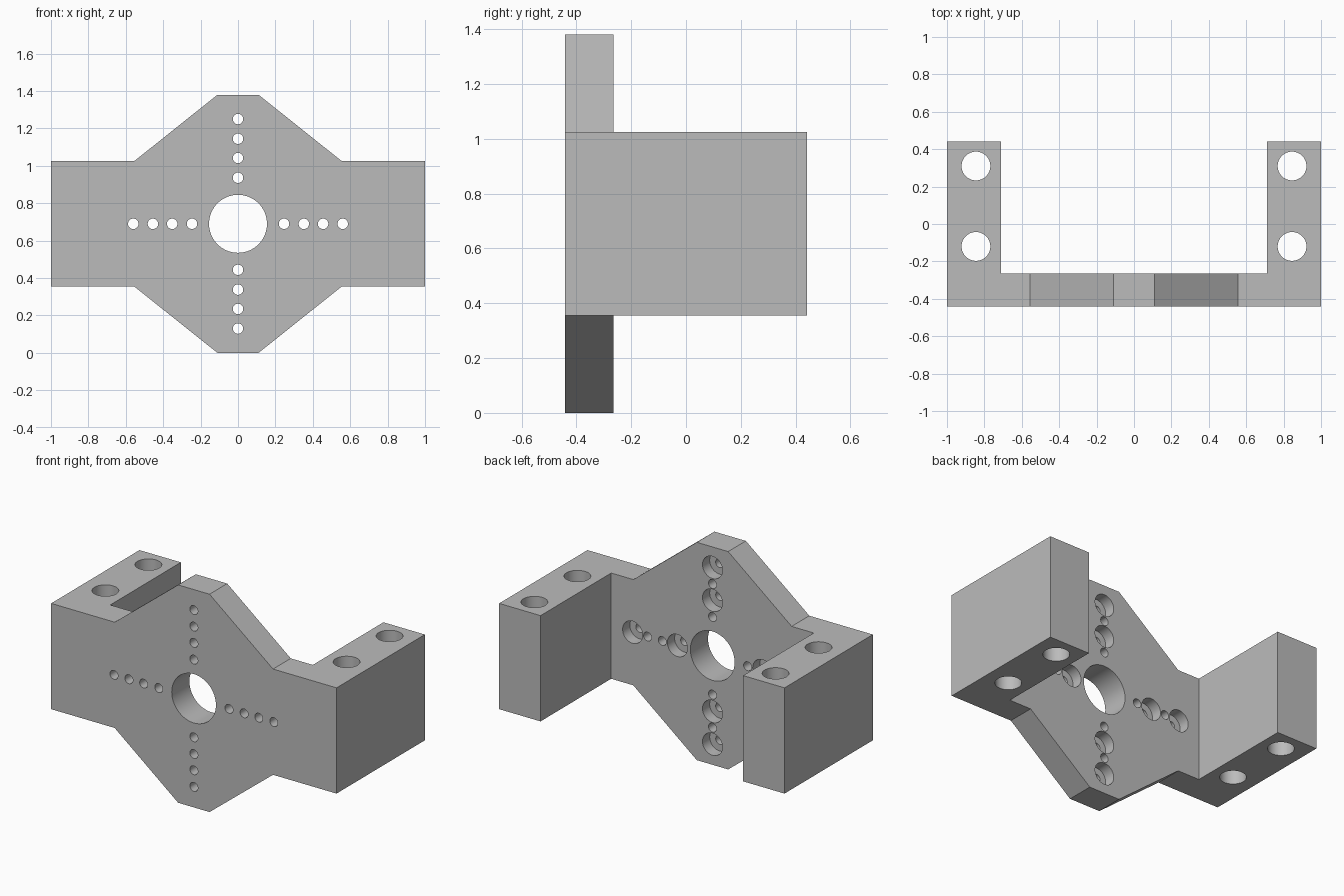
import bpy, bmesh, math
from mathutils import Matrix, Vector

if "Cube" in bpy.data.objects:
    bpy.data.objects.remove(bpy.data.objects["Cube"])

FRONT, INNER, BACK = -0.442, -0.265, 0.442
MID = 0.69          # height of the hub centre
HALF_ARM = 0.335    # half height of the side arms

metal = bpy.data.materials.new("plain_grey")
metal.use_nodes = True
grey = (0.5, 0.5, 0.5, 1)
metal.diffuse_color = grey
metal.node_tree.nodes["Principled BSDF"].inputs["Base Color"].default_value = grey


def make_object(name, bm):
    bmesh.ops.recalc_face_normals(bm, faces=bm.faces)
    mesh = bpy.data.meshes.new(name)
    bm.to_mesh(mesh)
    bm.free()
    mesh.materials.append(metal)
    obj = bpy.data.objects.new(name, mesh)
    bpy.context.collection.objects.link(obj)
    return obj


def cylinder(bm, centre, radius, length, axis, sides=48):
    turn = Matrix.Rotation(math.pi / 2, 4, "X") if axis == "Y" else Matrix()
    bmesh.ops.create_cone(bm, cap_ends=True, segments=sides, radius1=radius, radius2=radius,
                          depth=length, matrix=Matrix.Translation(centre) @ turn)


# Bracket body: central plate with two end pads
bm = bmesh.new()
quarter = [(0.11, MID), (0.555, HALF_ARM), (0.71, HALF_ARM)]
outline = [(x, z) for x, z in quarter]
outline += [(x, -z) for x, z in reversed(quarter)]
outline += [(-x, -z) for x, z in quarter]
outline += [(-x, z) for x, z in reversed(quarter)]
pads = [[(s * 0.71, HALF_ARM), (s, HALF_ARM), (s, -HALF_ARM), (s * 0.71, -HALF_ARM)]
        for s in (1, -1)]
for shape in [outline] + pads:
    bm.faces.new([bm.verts.new((x, FRONT, z + MID)) for x, z in shape])
bmesh.ops.remove_doubles(bm, verts=bm.verts, dist=0.0001)


def extrude(faces, distance):
    new = bmesh.ops.extrude_face_region(bm, geom=faces)["geom"]
    bmesh.ops.translate(bm, vec=(0, distance, 0),
                        verts=[v for v in new if isinstance(v, bmesh.types.BMVert)])
    return [f for f in new if isinstance(f, bmesh.types.BMFace)]


start = bm.faces[:]
caps = extrude(start, INNER - FRONT)
# extrusion of an open sheet may keep or drop the first faces; make sure the front is closed
bmesh.ops.holes_fill(bm, edges=[e for e in bm.edges if e.is_boundary], sides=0)

# Side arms, pulled backwards from the pads
ends = [f for f in caps if abs(f.calc_center_median().x) > 0.7]
extrude(ends, BACK - INNER)
bmesh.ops.delete(bm, geom=[f for f in ends if f.is_valid], context="FACES_ONLY")
bmesh.ops.holes_fill(bm, edges=[e for e in bm.edges if e.is_boundary], sides=0)
bmesh.ops.dissolve_limit(bm, angle_limit=0.01, verts=bm.verts, edges=bm.edges)
body = make_object("mounting_bracket", bm)

# Large bores: hub opening and vertical arm holes
bm = bmesh.new()
cylinder(bm, (0, FRONT, MID), 0.155, 1, "Y", 64)
for x in (-0.845, 0.845):
    for y in (-0.12, 0.31):
        cylinder(bm, (x, y, MID), 0.077, 2, "Z")
bores = make_object("bore_cutter", bm)

# Rows of small holes, some of them counterbored from behind
small, wide = bmesh.new(), bmesh.new()
offsets = (0.246, 0.352, 0.455, 0.56)
rows = [((1, 0), (0, 3)), ((-1, 0), (1, 3)), ((0, 1), (1, 3)), ((0, -1), (1, 3))]
depth = 0.072
for (dx, dz), recessed in rows:
    for i, r in enumerate(offsets):
        place = Vector((dx * r, FRONT, MID + dz * r))
        cylinder(small, place, 0.028, 1, "Y", 32)
        if i in recessed:
            place.y = INNER - depth + 0.1
            cylinder(wide, place, 0.07, 0.2, "Y")
cutters = [bores, make_object("hole_cutter", small), make_object("recess_cutter", wide)]

# Cut all the openings and bake the result
for cutter in cutters:
    mod = body.modifiers.new(cutter.name, "BOOLEAN")
    mod.operation, mod.solver, mod.object = "DIFFERENCE", "EXACT", cutter
bpy.context.view_layer.objects.active = body
body.select_set(True)
for mod in body.modifiers[:]:
    bpy.ops.object.modifier_apply(modifier=mod.name)
for cutter in cutters:
    bpy.data.objects.remove(cutter)
bpy.ops.object.shade_smooth_by_angle(angle=math.radians(30))
